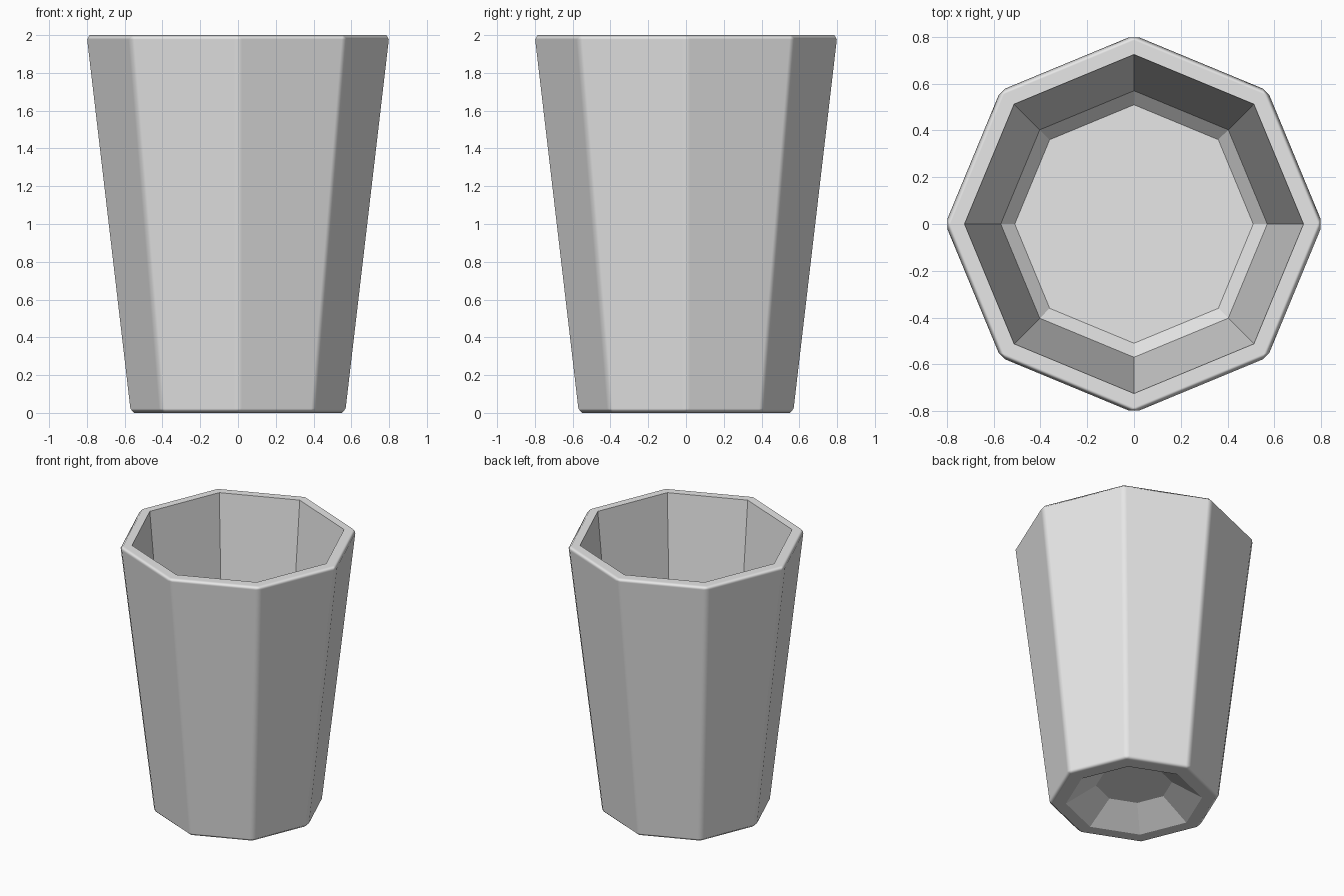
import bpy, bmesh, math

if "Cube" in bpy.data.objects:
    bpy.data.objects.remove(bpy.data.objects["Cube"])

SIDES = 8

# Profile of (corner radius, height), from under the base, up the outside, down the inside
PROFILE = [(0.257, 0.13), (0.46, 0.0), (0.576, 0.0), (0.81, 2.0),
           (0.725, 2.0), (0.57, 0.31), (0.51, 0.25)]
OUTER = (2, 3)  # profile points on the outer shell

grey = bpy.data.materials.new("light grey")
grey.diffuse_color = (0.8, 0.8, 0.8, 1)
grey.use_nodes = True
grey.node_tree.nodes["Principled BSDF"].inputs["Base Color"].default_value = grey.diffuse_color

# Octagonal tumbler body
bm = bmesh.new()
rings = []
for r, z in PROFILE:
    rings.append([bm.verts.new((r * math.cos(2 * math.pi * i / SIDES),
                                r * math.sin(2 * math.pi * i / SIDES), z))
                  for i in range(SIDES)])
for a, b in zip(rings, rings[1:]):
    for i in range(SIDES):
        j = (i + 1) % SIDES
        bm.faces.new((a[i], a[j], b[j], b[i]))
bm.faces.new(rings[0][::-1])   # recess roof under the base
bm.faces.new(rings[-1])        # inner floor
bmesh.ops.recalc_face_normals(bm, faces=bm.faces)

# Bevel only the outer shell edges, keep all other creases sharp
shell = {v for k in OUTER for v in rings[k]}
weight = bm.edges.layers.float.new("bevel_weight_edge")
for f in bm.faces:
    f.smooth = True
for e in bm.edges:
    if all(v in shell for v in e.verts):
        e[weight] = 1.0
    else:
        e.smooth = e.calc_face_angle() < 0.1

mesh = bpy.data.meshes.new("tumbler")
bm.to_mesh(mesh)
bm.free()
mesh.materials.append(grey)
tumbler = bpy.data.objects.new("tumbler", mesh)
bpy.context.collection.objects.link(tumbler)

# Narrow chamfer with flat-looking panels
bevel = tumbler.modifiers.new("edge chamfer", 'BEVEL')
bevel.limit_method = 'WEIGHT'
bevel.width = 0.023
bevel.segments = 1
bevel.harden_normals = True
